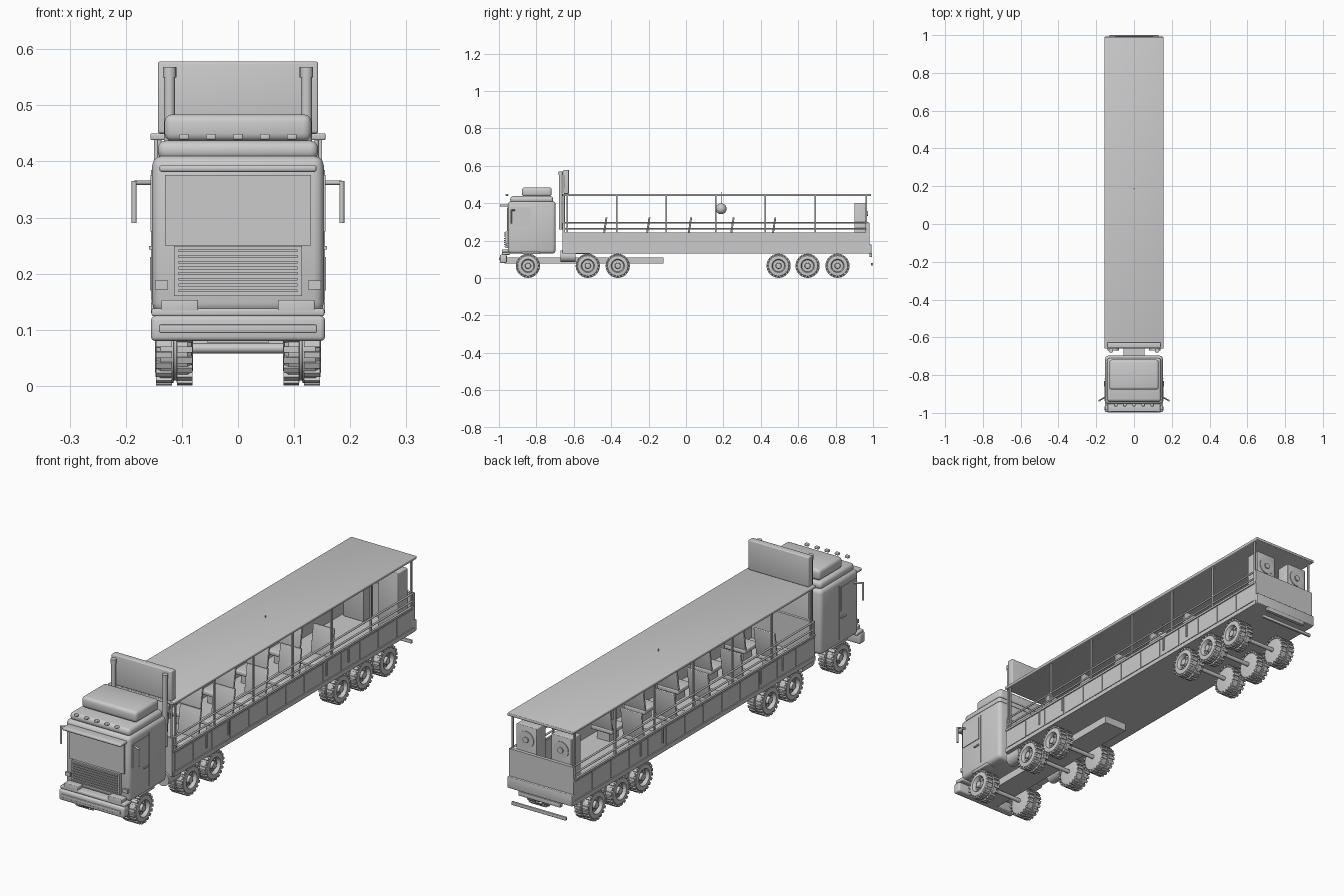
import bpy, bmesh, math
from mathutils import Matrix, Vector

if "Cube" in bpy.data.objects:
    bpy.data.objects.remove(bpy.data.objects["Cube"], do_unlink=True)

grey = bpy.data.materials.new("plain_grey")
grey.use_nodes = True
COLOUR = (0.6, 0.6, 0.6, 1)
grey.diffuse_color = COLOUR
grey.node_tree.nodes["Principled BSDF"].inputs["Base Color"].default_value = COLOUR
made = []


def finish(name, bm):
    mesh = bpy.data.meshes.new(name)
    bmesh.ops.recalc_face_normals(bm, faces=bm.faces)
    bm.to_mesh(mesh)
    bm.free()
    mesh.materials.append(grey)
    ob = bpy.data.objects.new(name, mesh)
    bpy.context.collection.objects.link(ob)
    made.append(ob)
    return ob


def box(name, x, y, z, bevel=0, tilt=0, segments=3):
    """Box from (low, high) pairs, optionally rounded and tilted about x."""
    bm = bmesh.new()
    size = [b - a for a, b in (x, y, z)]
    bmesh.ops.create_cube(bm, size=1, matrix=Matrix.Diagonal((*size, 1)))
    if bevel:
        bmesh.ops.bevel(bm, geom=bm.edges[:], offset=bevel, segments=segments,
                        profile=0.5, affect='EDGES')
    centre = Vector([(a + b) / 2 for a, b in (x, y, z)])
    bm.transform(Matrix.Translation(centre) @ Matrix.Rotation(tilt, 4, 'X'))
    return finish(name, bm)


def wide(name, half, y, z, bevel=0):
    return box(name, (-half, half), y, z, bevel)


def pair(name, x, y, z, bevel=0, tilt=0):
    box("left_" + name, x, y, z, bevel, tilt)
    box("right_" + name, (-x[1], -x[0]), y, z, bevel, tilt)


def rod(name, start, end, radius, sides=12):
    start, end = Vector(start), Vector(end)
    bm = bmesh.new()
    axis = end - start
    bmesh.ops.create_cone(bm, cap_ends=True, segments=sides, radius1=radius,
                          radius2=radius, depth=axis.length)
    turn = axis.to_track_quat('Z', 'Y').to_matrix().to_4x4()
    bm.transform(Matrix.Translation((start + end) / 2) @ turn)
    return finish(name, bm)


def wheel(name, side, y):
    """Lathed tyre and rim with tread lugs and wheel nuts; axis along x."""
    profile = [(0.08, 0), (0.08, 0.034), (0.083, 0.054), (0.09, 0.06), (0.109, 0.06),
               (0.110, 0.055), (0.114, 0.055), (0.115, 0.06), (0.138, 0.06),
               (0.146, 0.054), (0.148, 0.036), (0.146, 0.034), (0.132, 0.031),
               (0.132, 0.016), (0.145, 0.014), (0.147, 0)]
    bm = bmesh.new()
    verts = [bm.verts.new((x, 0, r)) for x, r in profile]
    edges = [bm.edges.new(e) for e in zip(verts, verts[1:])]
    bmesh.ops.spin(bm, geom=verts + edges, axis=(1, 0, 0), cent=(0, 0, 0),
                   angle=math.tau, steps=32)
    bmesh.ops.remove_doubles(bm, verts=bm.verts, dist=0.0001)
    for i in range(20):
        for x, shift in ((0.095, 0), (0.132, 0.5)):
            turn = Matrix.Rotation((i + shift) * math.tau / 20, 4, 'X')
            bmesh.ops.create_cube(bm, size=1, matrix=turn @ Matrix.Translation((x, 0, 0.06))
                                  @ Matrix.Diagonal((0.028, 0.011, 0.009, 1)))
    for i in range(8):
        turn = Matrix.Rotation(i * math.tau / 8, 4, 'X')
        bmesh.ops.create_cube(bm, size=0.006,
                              matrix=turn @ Matrix.Translation((0.134, 0, 0.023)))
    bm.transform(Matrix.Translation((0, y, 0.065)) @ Matrix.Diagonal((side, 1, 1, 1)))
    finish(name, bm)


# Wheels, axles and chassis
for i, y in enumerate((-0.845, -0.525, -0.365, 0.495, 0.65, 0.81)):
    wheel(f"left_wheel_{i}", 1, y)
    wheel(f"right_wheel_{i}", -1, y)
    rod(f"axle_{i}", (-0.09, y, 0.067), (0.09, y, 0.067), 0.009)
wide("chassis", 0.055, (-0.97, -0.12), (0.077, 0.11))
pair("cab_step", (0.11, 0.152), (-0.88, -0.78), (0.128, 0.14), 0.004)
for s in (-1, 1):
    rod("fuel_tank", (s * 0.11, -0.67, 0.116), (s * 0.11, -0.59, 0.116), 0.031, 24)
pair("mudguard", (0.08, 0.147), (-0.59, -0.51), (0.129, 0.145), 0.004)

# Cab shell, roof layers and visor
wide("cab", 0.153, (-0.953, -0.697), (0.13, 0.41), 0.018)
wide("cab_roof", 0.143, (-0.94, -0.71), (0.403, 0.437), 0.014)
wide("roof_box", 0.131, (-0.877, -0.718), (0.436, 0.484), 0.014)
wide("visor", 0.14, (-0.995, -0.95), (0.381, 0.394), 0.005)
for i in range(5):
    x = (i - 2) * 0.048
    box("roof_lamp", (x - 0.009, x + 0.009), (-0.965, -0.95), (0.439, 0.449), 0.003)

# Cab front: windscreen, grille, lamps and bumper
wide("windscreen", 0.13, (-0.958, -0.95), (0.25, 0.376))
wide("grille_panel", 0.114, (-0.966, -0.95), (0.16, 0.249))
for i in range(8):
    z = 0.167 + i * 0.0102
    wide("grille_slat", 0.106, (-0.972, -0.965), (z, z + 0.005))
pair("indicator", (0.125, 0.148), (-0.96, -0.95), (0.172, 0.188))
wide("bumper", 0.155, (-0.995, -0.958), (0.08, 0.125), 0.008)
wide("bumper_strip", 0.14, (-0.999, -0.99), (0.095, 0.109), 0.002)
wide("bumper_ledge", 0.154, (-0.985, -0.94), (0.124, 0.138), 0.004)
pair("headlamp", (0.071, 0.137), (-0.985, -0.95), (0.126, 0.153), 0.003)

# Cab sides: doors, windows, handles and mirrors
pair("door_window", (0.15, 0.156), (-0.936, -0.83), (0.275, 0.376))
pair("door_seam", (0.15, 0.155), (-0.822, -0.819), (0.155, 0.385))
pair("door_handle", (0.15, 0.159), (-0.86, -0.83), (0.243, 0.249))
for s in (-1, 1):
    inner, elbow = (s * 0.15, -0.915, 0.362), (s * 0.185, -0.935, 0.362)
    rod("mirror_arm", inner, elbow, 0.004)
    rod("mirror", (s * 0.185, -0.935, 0.365), (s * 0.185, -0.935, 0.29), 0.0045)

# Exhaust stacks and headboard behind the cab
for s in (-1, 1):
    rod("exhaust_stack", (s * 0.122, -0.67, 0.26), (s * 0.122, -0.67, 0.555), 0.01, 16)
    rod("exhaust_cap", (s * 0.122, -0.67, 0.55), (s * 0.122, -0.67, 0.568), 0.012, 16)
wide("headboard", 0.143, (-0.655, -0.626), (0.45, 0.578), 0.004)

# Trailer tub
wide("trailer_floor", 0.15, (-0.655, 0.98), (0.13, 0.15))
pair("side_wall", (0.143, 0.15), (-0.655, 0.98), (0.13, 0.24))
wide("front_wall", 0.15, (-0.66, -0.648), (0.13, 0.295))
wide("tailgate", 0.153, (0.968, 0.982), (0.13, 0.295))
wide("tail_band", 0.154, (0.97, 0.992), (0.13, 0.178), 0.003)
wide("tail_bar", 0.13, (0.99, 1.0), (0.066, 0.08), 0.002)
wide("tail_step", 0.1, (0.98, 0.995), (0.112, 0.13), 0.002)
pair("sill", (0.148, 0.155), (-0.655, 0.98), (0.13, 0.148))
pair("top_sill", (0.148, 0.155), (-0.655, 0.98), (0.233, 0.242))
PANELS = 13
step = 1.63 / PANELS
for i in range(PANELS):
    y = -0.65 + i * step
    pair("side_panel", (0.149, 0.153), (y + 0.004, y + step - 0.004), (0.152, 0.228))
for y in (-0.435, -0.285, 0.378, 0.528):
    pair("side_marker", (0.15, 0.157), (y - 0.003, y + 0.003), (0.17, 0.23))

# Canopy, posts and guard rails
wide("canopy", 0.156, (-0.66, 0.99), (0.438, 0.45), 0.003)
for i, y in enumerate((-0.635, -0.37, -0.105, 0.16, 0.425, 0.69, 0.965)):
    pair(f"post_{i}", (0.143, 0.15), (y - 0.004, y + 0.004), (0.23, 0.44))
for s in (-1, 1):
    rod("front_post", (s * 0.14, -0.652, 0.24), (s * 0.14, -0.652, 0.44), 0.004)
    for z in (0.262, 0.294):
        rod("guard_rail", (s * 0.148, -0.65, z), (s * 0.148, 0.975, z), 0.004)

# Passenger seats
for y in (-0.435, -0.205, 0.018, 0.245, 0.468):
    pair("seat_back", (0.025, 0.125), (y - 0.005, y + 0.005), (0.195, 0.325), 0.003, -0.15)
    pair("seat_cushion", (0.025, 0.125), (y - 0.095, y), (0.19, 0.208), 0.004)
    pair("seat_base", (0.045, 0.105), (y - 0.075, y - 0.015), (0.15, 0.19))

# Loudspeakers at the tail
pair("speaker", (0.035, 0.13), (0.9, 0.964), (0.15, 0.402), 0.003)
for s in (-1, 1):
    for z, r in ((0.345, 0.036), (0.22, 0.036)):
        rod("speaker_ring", (s * 0.0825, 0.96, z), (s * 0.0825, 0.967, z), r, 24)
        rod("speaker_dome", (s * 0.0825, 0.96, z), (s * 0.0825, 0.972, z), r * 0.35, 16)

# Hanging mirror ball
bm = bmesh.new()
bmesh.ops.create_uvsphere(bm, u_segments=24, v_segments=14, radius=0.029,
                          matrix=Matrix.Translation((0, 0.188, 0.37)))
finish("mirror_ball", bm)
rod("ball_hanger", (0, 0.188, 0.39), (0, 0.188, 0.46), 0.002, 8)

# Smooth the rounded parts, keep hard edges
bpy.ops.object.select_all(action='DESELECT')
for ob in made:
    ob.select_set(True)
bpy.context.view_layer.objects.active = made[0]
bpy.ops.object.shade_smooth_by_angle(angle=math.radians(35))
